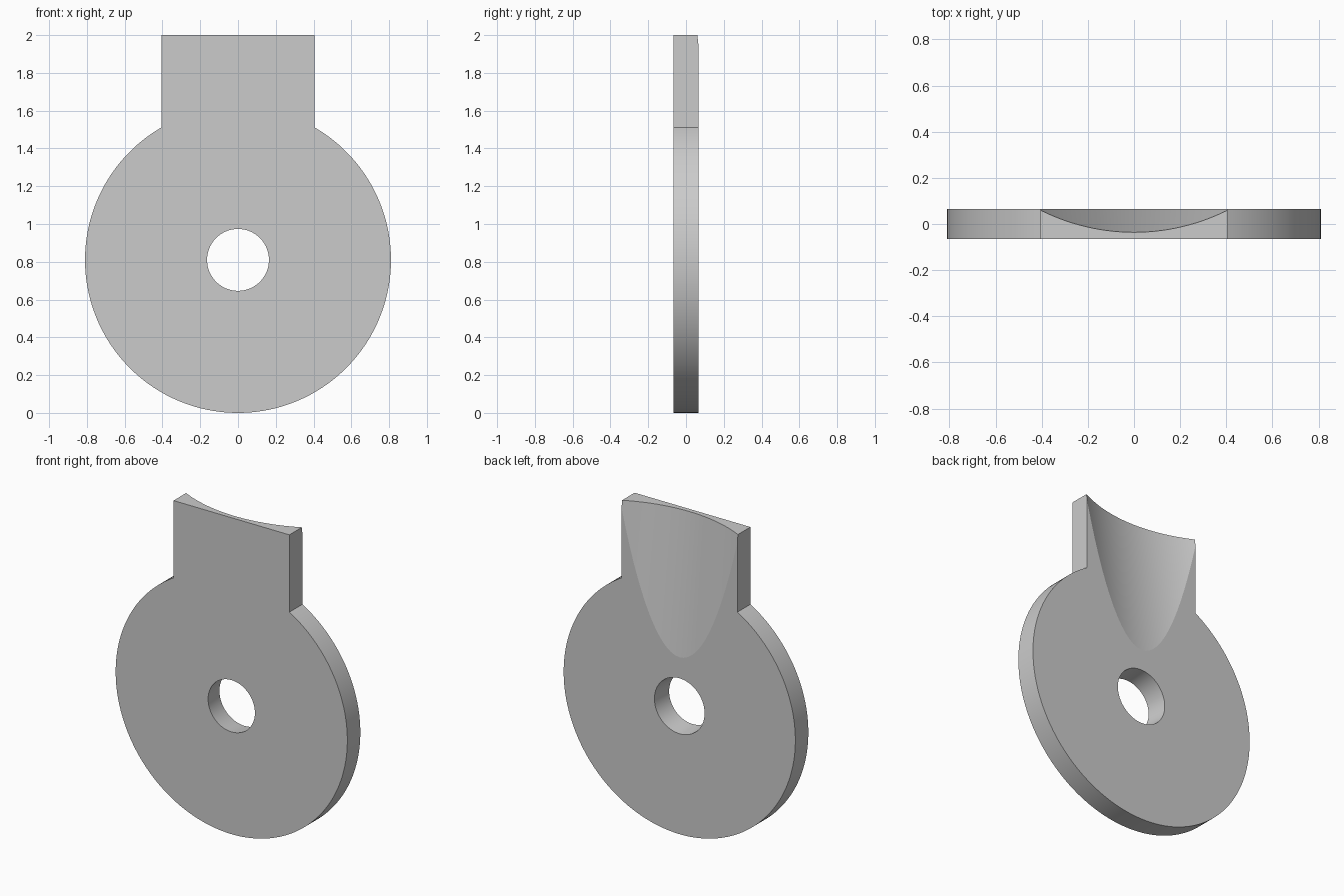
import bpy, bmesh, math
from mathutils import Matrix

cube = bpy.data.objects.get("Cube")
if cube:
    bpy.data.objects.remove(cube)

R, HALF_TAB, FRONT, BACK = 0.81, 0.405, -0.065, 0.065
SCOOP_R, SCOOP_END, SCOOP_DEPTH = 0.91, 1.17, 0.095

grey = bpy.data.materials.new("plain grey")
grey.use_nodes = True
grey.diffuse_color = (0.6, 0.6, 0.6, 1)
grey.node_tree.nodes["Principled BSDF"].inputs["Base Color"].default_value = (0.6, 0.6, 0.6, 1)


def add_object(name, bm):
    bmesh.ops.recalc_face_normals(bm, faces=bm.faces)
    mesh = bpy.data.meshes.new(name)
    bm.to_mesh(mesh)
    bm.free()
    obj = bpy.data.objects.new(name, mesh)
    bpy.context.collection.objects.link(obj)
    mesh.materials.append(grey)
    return obj


def round_cutter(name, r_low, r_high, depth, matrix, segments):
    bm = bmesh.new()
    bmesh.ops.create_cone(bm, cap_ends=True, segments=segments, radius1=r_low,
                          radius2=r_high, depth=depth, matrix=matrix)
    obj = add_object(name, bm)
    obj.hide_render = True
    return obj


# Plate outline: round disc running into a square tab, extruded to thickness
start = math.acos(HALF_TAB / R)
sweep = math.pi + 2 * start
arc = [start - sweep * i / 160 for i in range(161)]
outline = [(R * math.cos(a), R + R * math.sin(a)) for a in arc]
outline += [(-HALF_TAB, 2), (HALF_TAB, 2)]
bm = bmesh.new()
face = bm.faces.new([bm.verts.new((x, FRONT, z)) for x, z in outline])
side = bmesh.ops.extrude_face_region(bm, geom=[face])
moved = [v for v in side["geom"] if isinstance(v, bmesh.types.BMVert)]
bmesh.ops.translate(bm, verts=moved, vec=(0, BACK - FRONT, 0))
plate = add_object("tabbed_disc", bm)

# Centre hole, slightly wider at the back
hole_matrix = Matrix.Translation((0, 0, R)) @ Matrix.Rotation(-math.pi / 2, 4, "X")
hole = round_cutter("hole_cutter", 0.158, 0.181, 0.26, hole_matrix, 96)

# Tilted hollow on the back, deepest at the tab's top edge
run = 2 - SCOOP_END
tilt = math.atan2(SCOOP_DEPTH, run)
axis_y = BACK + SCOOP_R - SCOOP_DEPTH / 2
scoop_matrix = Matrix.Translation((0, axis_y, 2 - run / 2)) @ Matrix.Rotation(tilt, 4, "X")
scoop = round_cutter("scoop_cutter", SCOOP_R, SCOOP_R, 3, scoop_matrix, 192)

# Cut, apply and smooth
bpy.context.view_layer.objects.active = plate
for cutter in (hole, scoop):
    mod = plate.modifiers.new(cutter.name, "BOOLEAN")
    mod.operation = "DIFFERENCE"
    mod.solver = "EXACT"
    mod.object = cutter
    bpy.ops.object.modifier_apply(modifier=mod.name)
    bpy.data.objects.remove(cutter)

bpy.ops.object.select_all(action="DESELECT")
plate.select_set(True)
bpy.ops.object.shade_smooth_by_angle(angle=math.radians(5))
